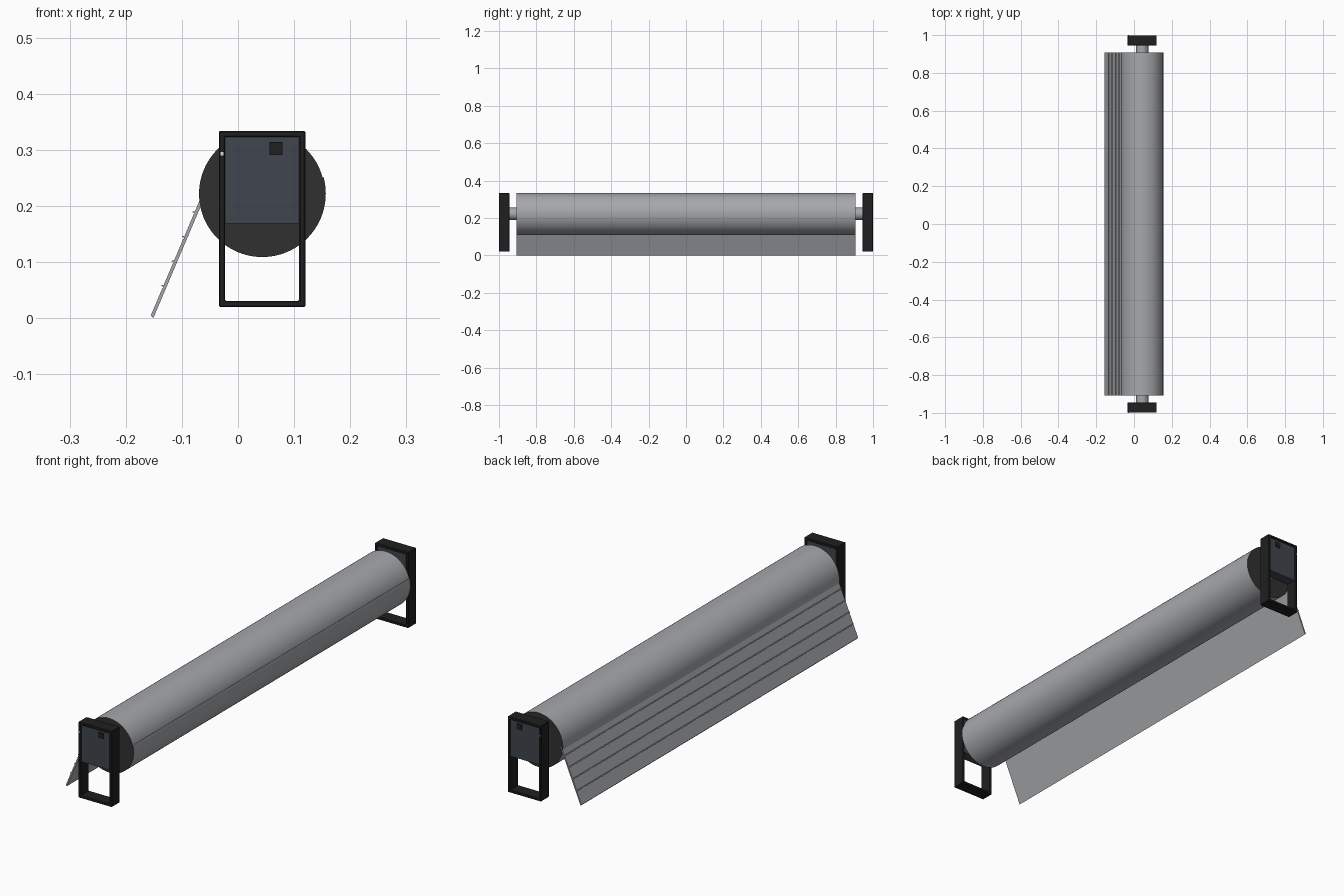
import bpy, bmesh, math
from mathutils import Vector

cube = bpy.data.objects.get("Cube")
if cube:
    bpy.data.objects.remove(cube, do_unlink=True)


def material(name, colour):
    m = bpy.data.materials.new(name)
    m.use_nodes = True
    m.diffuse_color = (*colour, 1)
    m.node_tree.nodes["Principled BSDF"].inputs["Base Color"].default_value = (*colour, 1)
    return m


STEEL = material("steel grey", (0.38, 0.39, 0.41))
ROLL_END = material("dark roll end", (0.03, 0.03, 0.03))
BLACK = material("frame black", (0.014, 0.014, 0.014))
SLATE = material("slate panel", (0.05, 0.06, 0.075))
WHITE = material("indicator white", (0.7, 0.7, 0.7))


def finish(name, bm, *mats):
    bmesh.ops.recalc_face_normals(bm, faces=bm.faces)
    mesh = bpy.data.meshes.new(name)
    bm.to_mesh(mesh)
    bm.free()
    for m in mats:
        mesh.materials.append(m)
    ob = bpy.data.objects.new(name, mesh)
    bpy.context.collection.objects.link(ob)
    return ob


def prism(name, points, y0, y1, *mats):
    """Extrude an (x, z) outline along y."""
    bm = bmesh.new()
    face = bm.faces.new([bm.verts.new((x, y0, z)) for x, z in points])
    new = bmesh.ops.extrude_face_region(bm, geom=[face])["geom"]
    bmesh.ops.translate(bm, vec=(0, y1 - y0, 0),
                        verts=[v for v in new if isinstance(v, bmesh.types.BMVert)])
    return finish(name, bm, *mats)


def rect(x0, x1, z0, z1):
    return [(x0, z0), (x1, z0), (x1, z1), (x0, z1)]


def circle(r, n):
    return [(AX + r * math.cos(2 * math.pi * i / n), AZ + r * math.sin(2 * math.pi * i / n))
            for i in range(n)]


def smooth(ob):
    bpy.ops.object.select_all(action="DESELECT")
    ob.select_set(True)
    bpy.context.view_layer.objects.active = ob
    bpy.ops.object.shade_smooth_by_angle(angle=math.radians(30))


AX, AZ = 0.043, 0.222      # roll axis
HALF = 0.907               # half length of roll and curtain

# Rolled curtain: one turn of a spiral, leaving a small step at its loose end
SEGMENTS, START = 96, math.radians(15)
outline = []
for i in range(SEGMENTS + 1):
    a = START + 2 * math.pi * i / SEGMENTS
    r = 0.1115 + 0.002 * i / SEGMENTS
    outline.append((AX + r * math.cos(a), AZ + r * math.sin(a)))
roll = prism("curtain_roll", outline, -HALF, HALF, STEEL, ROLL_END)
for p in roll.data.polygons:
    p.material_index = int(abs(p.normal.y) > 0.9)
smooth(roll)

# Hanging curtain: slanted slats with a raised lip at each joint
bottom = Vector((-0.151, 0.0))
up = Vector((0.39, 0.92)).normalized()
out = Vector((-up.y, up.x))
PITCH, THICK, LIP = 0.0475, 0.006, 0.0035
LENGTH = 0.235
profile = [bottom, bottom + up * LENGTH, bottom + up * LENGTH + out * THICK]
for k in (4, 3, 2, 1):
    s = 0.012 + PITCH * k
    profile += [bottom + up * (s + t) + out * h
                for t, h in ((0.002, THICK), (0.001, THICK + LIP),
                             (-0.001, THICK + LIP), (-0.001, THICK - 0.001),
                             (-0.003, THICK - 0.001), (-0.003, THICK))]
profile.append(bottom + up * 0.003 + out * THICK)
prism("hanging_curtain", [tuple(p) for p in profile], -HALF, HALF, STEEL)


def frame(name, x0, x1, z0, z1, bar, y0, y1):
    """Open rectangular frame with softened edges."""
    bm = bmesh.new()
    outer = [bm.verts.new((x, y0, z)) for x, z in rect(x0, x1, z0, z1)]
    inner = [bm.verts.new((x, y0, z))
             for x, z in rect(x0 + bar, x1 - bar, z0 + bar, z1 - bar)]
    faces = [bm.faces.new((outer[i], outer[(i + 1) % 4], inner[(i + 1) % 4], inner[i]))
             for i in range(4)]
    new = bmesh.ops.extrude_face_region(bm, geom=faces)["geom"]
    bmesh.ops.translate(bm, vec=(0, y1 - y0, 0),
                        verts=[v for v in new if isinstance(v, bmesh.types.BMVert)])
    ob = finish(name, bm, BLACK)
    bevel = ob.modifiers.new("soft_edges", "BEVEL")
    bevel.width = 0.002
    bevel.segments = 1
    return ob


# Matching end brackets: shaft stub, frame, motor box, switch and indicator
for side, s in (("front", -1), ("back", 1)):
    smooth(prism(side + "_shaft", circle(0.033, 40), s * 0.9, s * 0.965, STEEL))
    frame(side + "_bracket_frame", -0.034, 0.12, 0.02, 0.334, 0.011, s * 0.945, s * 0.999)
    prism(side + "_motor_box", rect(-0.024, 0.11, 0.169, 0.324), s * 0.949, s * 0.994, SLATE)
    prism(side + "_switch", rect(0.056, 0.079, 0.291, 0.314), s * 0.993, s * 0.998, BLACK)
    prism(side + "_indicator", rect(-0.031, -0.026, 0.29, 0.296), s * 0.998, s * 1.0, WHITE)
